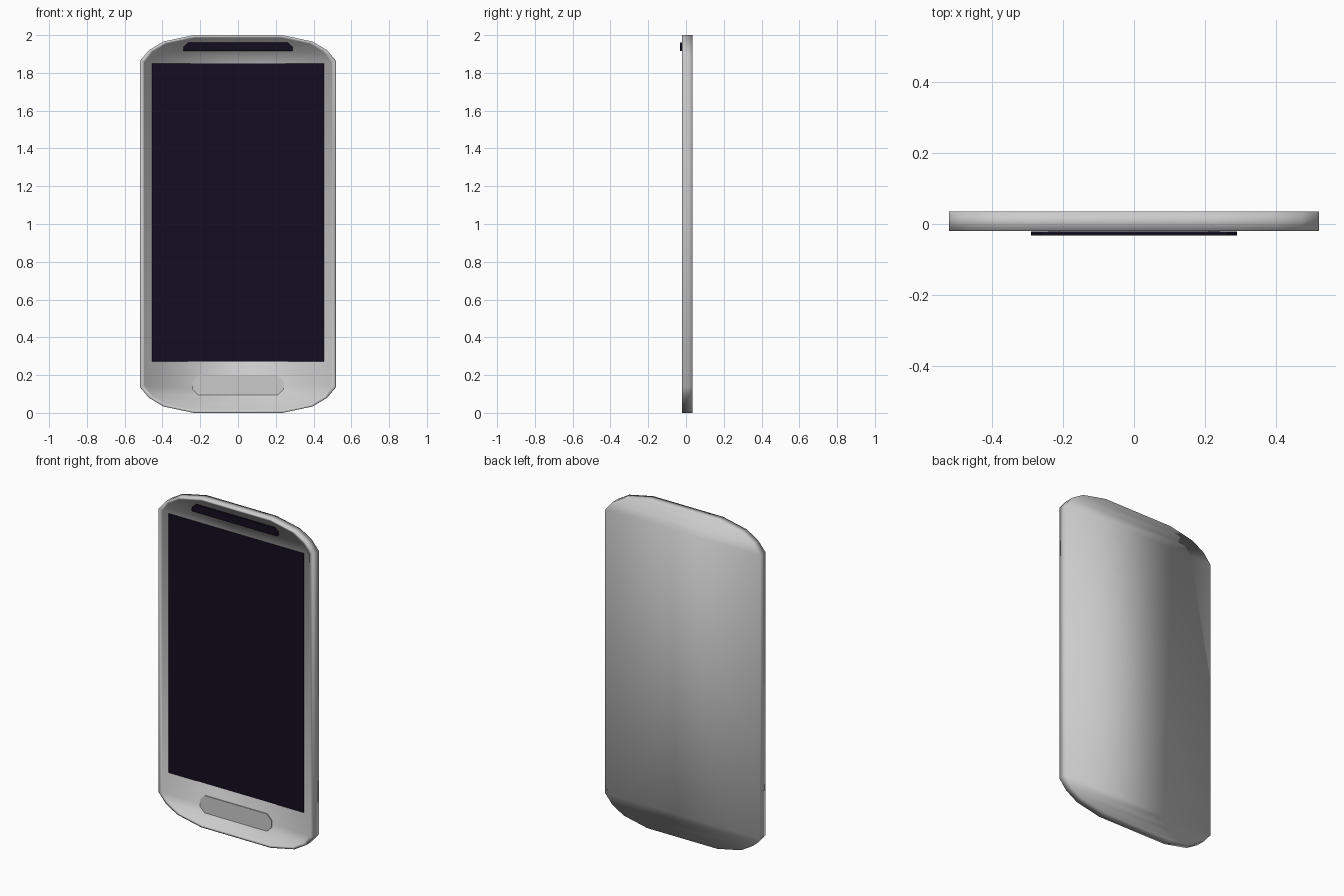
import bpy, bmesh

if "Cube" in bpy.data.objects:
    bpy.data.objects.remove(bpy.data.objects["Cube"])

# right half of the outlines, bottom to top, from the lower corner points
def half_outline(pts):
    return pts + [(x, 2 - z) for x, z in reversed(pts)]

OUTER = half_outline([(0.235, 0.0), (0.395, 0.034), (0.472, 0.08), (0.52, 0.137)])
INNER = half_outline([(0.23, 0.014), (0.38, 0.045), (0.452, 0.088), (0.497, 0.143)])


def ring(bm, half, y):
    """Symmetric closed ring: right side going up, left side coming down."""
    pts = half + [(-x, z) for x, z in reversed(half)]
    return [bm.verts.new((x, y, z)) for x, z in pts]


def bridge(bm, a, b):
    n = len(a)
    for i in range(n):
        j = (i + 1) % n
        bm.faces.new((a[i], a[j], b[j], b[i]))


def cap(bm, r):
    """Fill a symmetric ring with rows of quads."""
    n = len(r)
    for i in range(n // 2 - 1):
        bm.faces.new((r[i], r[i + 1], r[n - 2 - i], r[n - 1 - i]))


def finish(bm, name, color=None, smooth=False):
    bmesh.ops.recalc_face_normals(bm, faces=bm.faces)
    for f in bm.faces:
        f.smooth = smooth
    me = bpy.data.meshes.new(name)
    bm.to_mesh(me)
    bm.free()
    ob = bpy.data.objects.new(name, me)
    bpy.context.collection.objects.link(ob)
    if color:
        mat = bpy.data.materials.new(name + "_dark")
        mat.diffuse_color = color
        mat.use_nodes = True
        mat.node_tree.nodes["Principled BSDF"].inputs["Base Color"].default_value = mat.diffuse_color
        me.materials.append(mat)
    return ob


def plate(name, half, y0, y1, color=None):
    """Thin symmetric plate between two depths."""
    bm = bmesh.new()
    a, b = ring(bm, half, y0), ring(bm, half, y1)
    bridge(bm, a, b)
    cap(bm, a)
    cap(bm, b)
    return finish(bm, name, color)


# body: smooth shell with a front rim around a shallow recessed panel
bm = bmesh.new()
back = ring(bm, OUTER, 0.035)
front = ring(bm, OUTER, -0.02)
rim = ring(bm, INNER, -0.02)
recess = ring(bm, INNER, -0.016)
cap(bm, back)
bridge(bm, back, front)
bridge(bm, front, rim)
bridge(bm, rim, recess)
cap(bm, recess)
finish(bm, "body", smooth=True)

# screen, earpiece and home button
DARK = (0.006, 0.004, 0.014, 1)
plate("screen", [(0.456, 0.273), (0.456, 1.85)], -0.019, -0.012, DARK)
plate("earpiece", [(0.285, 1.915), (0.29, 1.92), (0.288, 1.938), (0.264, 1.96)],
      -0.032, -0.021, DARK)
plate("home_button", [(0.21, 0.095), (0.24, 0.125), (0.24, 0.168), (0.21, 0.2)],
      -0.022, -0.012)
